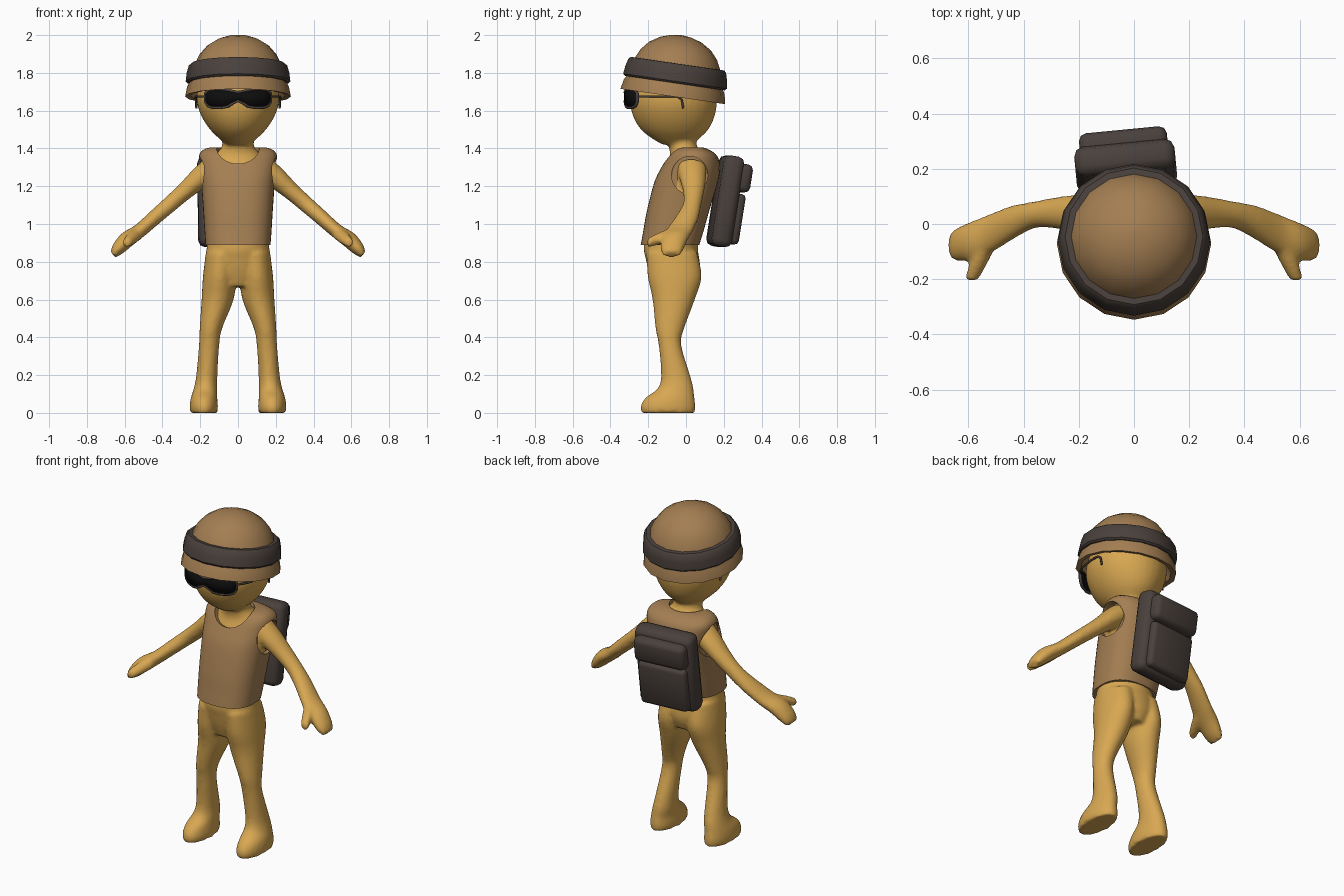
import bpy, bmesh, math
from mathutils import Vector, Euler

if "Cube" in bpy.data.objects:
    bpy.data.objects.remove(bpy.data.objects["Cube"], do_unlink=True)


def material(name, rgb):
    m = bpy.data.materials.new(name)
    m.use_nodes = True
    m.diffuse_color = (*rgb, 1)
    bsdf = m.node_tree.nodes["Principled BSDF"]
    bsdf.inputs["Base Color"].default_value = (*rgb, 1)
    bsdf.inputs["Roughness"].default_value = 0.8
    return m


SKIN = material("golden skin", (0.69, 0.39, 0.085))
CLOTH = material("tan cloth", (0.37, 0.21, 0.085))
DARK = material("dark brown", (0.068, 0.052, 0.045))
BLACK = material("black lens", (0.004, 0.004, 0.004))


def activate(obj):
    bpy.ops.object.select_all(action="DESELECT")
    obj.select_set(True)
    bpy.context.view_layer.objects.active = obj


def finish(name, bm, mat, angle=40):
    bmesh.ops.recalc_face_normals(bm, faces=bm.faces)
    mesh = bpy.data.meshes.new(name)
    bm.to_mesh(mesh)
    bm.free()
    mesh.materials.append(mat)
    obj = bpy.data.objects.new(name, mesh)
    bpy.context.collection.objects.link(obj)
    activate(obj)
    bpy.ops.object.shade_smooth_by_angle(angle=math.radians(angle))
    return obj


def smooth_rows(rows, n=4):
    """Catmull-Rom interpolation through rows of numbers."""
    out = []
    for i in range(len(rows) - 1):
        p0, p1, p2 = rows[max(i - 1, 0)], rows[i], rows[i + 1]
        p3 = rows[min(i + 2, len(rows) - 1)]
        for k in range(n):
            t = k / n
            out.append([0.5 * (2 * b + (c - a) * t + (2 * a - 5 * b + 4 * c - d) * t * t
                               + (3 * b - a - 3 * c + d) * t ** 3)
                        for a, b, c, d in zip(p0, p1, p2, p3)])
    return out + [list(rows[-1])]


def loft(bm, rings, segs=24, power=2.0):
    """Closed skin over rings given as (centre, axis u, axis v)."""
    def bend(t):
        return math.copysign(abs(t) ** (2 / power), t)
    loops = []
    for c, u, v in rings:
        loop = []
        for k in range(segs):
            a = math.tau * k / segs
            loop.append(bm.verts.new(Vector(c) + Vector(u) * bend(math.cos(a))
                                     + Vector(v) * bend(math.sin(a))))
        loops.append(loop)
    for a, b in zip(loops, loops[1:]):
        for k in range(segs):
            j = (k + 1) % segs
            bm.faces.new((a[k], a[j], b[j], b[k]))
    bm.faces.new(loops[0])
    bm.faces.new(loops[-1])


def upright(rows, x_sign=1):
    """Rows (z, x, y, rx, ry) to horizontal rings."""
    return [((x_sign * x, y, z), (rx, 0, 0), (0, ry, 0)) for z, x, y, rx, ry in rows]


# Body: overlapping lofts fused into one smooth skin
bm = bmesh.new()
torso = [(0.67, 0, -0.06, 0.09, 0.11), (0.74, 0, -0.06, 0.15, 0.135), (0.81, 0, -0.07, 0.175, 0.142),
         (0.89, 0, -0.08, 0.164, 0.144), (1.05, 0, -0.045, 0.165, 0.148), (1.22, 0, 0, 0.172, 0.15),
         (1.31, 0, 0.02, 0.168, 0.125), (1.365, 0, 0.01, 0.125, 0.095), (1.40, 0, -0.012, 0.09, 0.077),
         (1.44, 0, -0.02, 0.082, 0.073), (1.50, 0, -0.03, 0.08, 0.075)]
head = [(1.42, 0, -0.05, 0.06, 0.075), (1.455, 0, -0.055, 0.103, 0.128), (1.50, 0, -0.06, 0.148, 0.178),
        (1.56, 0, -0.064, 0.188, 0.212), (1.63, 0, -0.066, 0.215, 0.229), (1.70, 0, -0.066, 0.217, 0.225),
        (1.79, 0, -0.06, 0.19, 0.19), (1.87, 0, -0.05, 0.12, 0.12)]
leg = [(0, 0.181, -0.095, 0.072, 0.142), (0.035, 0.181, -0.095, 0.075, 0.146), (0.08, 0.18, -0.085, 0.07, 0.13),
       (0.13, 0.172, -0.055, 0.062, 0.095), (0.2, 0.165, -0.055, 0.056, 0.077), (0.36, 0.153, -0.085, 0.054, 0.06),
       (0.45, 0.143, -0.085, 0.06, 0.077), (0.6, 0.108, -0.065, 0.085, 0.112), (0.72, 0.098, -0.06, 0.088, 0.143),
       (0.85, 0.085, -0.075, 0.085, 0.135)]
# Arm rows: x, z, front y, back y, thickness
arm = [(0.13, 1.30, -0.05, 0.11, 0.065), (0.2, 1.245, -0.035, 0.107, 0.058), (0.28, 1.175, -0.017, 0.097, 0.047),
       (0.36, 1.105, -0.015, 0.082, 0.043), (0.44, 1.035, -0.055, 0.067, 0.04), (0.52, 0.965, -0.105, 0.037, 0.038),
       (0.585, 0.92, -0.13, 0.01, 0.043), (0.635, 0.87, -0.135, -0.012, 0.036), (0.662, 0.838, -0.125, -0.03, 0.02)]
thumb = [(0.53, -0.07, 0.95, 0.035), (0.565, -0.145, 0.922, 0.033), (0.59, -0.205, 0.9, 0.024)]
loft(bm, upright(smooth_rows(torso)), 32)
loft(bm, upright(smooth_rows(head)), 32)
for s in (1, -1):
    loft(bm, upright(smooth_rows(leg), s))
    loft(bm, [((s * x, (a + b) / 2, z), (0, (b - a) / 2, 0), (s * 0.67 * r, 0, 0.74 * r))
              for x, z, a, b, r in smooth_rows(arm)])
    loft(bm, [((s * x, y, z), (r, 0, 0), (0, 0, r)) for x, y, z, r in smooth_rows(thumb)], 16)
body = finish("body", bm, SKIN, 180)
remesh = body.modifiers.new("fuse", "REMESH")
remesh.mode = "VOXEL"
remesh.voxel_size = 0.011
remesh.use_smooth_shade = True
relax = body.modifiers.new("relax", "SMOOTH")
relax.factor = 0.5
relax.iterations = 6

# Vest with neck scoop and armholes cut out
bm = bmesh.new()
vest_rows = [(0.888, 0, -0.085, 0.172, 0.155), (0.97, 0, -0.065, 0.178, 0.16), (1.07, 0, -0.042, 0.184, 0.165),
             (1.22, 0, 0, 0.195, 0.168), (1.30, 0, 0.025, 0.204, 0.155), (1.36, 0, 0.035, 0.207, 0.13),
             (1.392, 0, 0.03, 0.185, 0.095), (1.405, 0, 0.03, 0.15, 0.06)]
loft(bm, upright(smooth_rows(vest_rows)), 40, 2.5)
vest = finish("vest", bm, CLOTH, 45)
cutters = []
bm = bmesh.new()
bmesh.ops.create_uvsphere(bm, u_segments=28, v_segments=16, radius=1)
bmesh.ops.scale(bm, vec=(0.115, 0.135, 0.11), verts=bm.verts)
bmesh.ops.translate(bm, vec=(0, -0.048, 1.412), verts=bm.verts)
cutters.append(finish("neck_cutter", bm, CLOTH))
for s in (1, -1):
    bm = bmesh.new()
    loft(bm, [((s * x, 0.02, 1.258), (0, 0.096, 0), (0, 0, 0.1)) for x in (0.163, 0.3)], 28)
    cutters.append(finish("arm_cutter", bm, CLOTH))
for cutter in cutters:
    cutter.hide_render = True
    cut = vest.modifiers.new("cut", "BOOLEAN")
    cut.operation = "DIFFERENCE"
    cut.solver = "EXACT"
    cut.object = cutter
    activate(vest)
    bpy.ops.object.modifier_apply(modifier=cut.name)
    bpy.data.objects.remove(cutter, do_unlink=True)
activate(vest)
bpy.ops.object.shade_smooth_by_angle(angle=math.radians(45))


# Helmet and its band: tilted lathe shapes
def lathe(name, profile, mat):
    bm = bmesh.new()
    loft(bm, [((0, 0, z), (r, 0, 0), (0, r, 0)) for r, z in profile], 16)
    obj = finish(name, bm, mat, 35)
    obj.location = (0, -0.07, 1.675)
    obj.rotation_euler = (math.radians(-8.3), 0, 0)


lathe("helmet", [(0.18, 0.12), (0.235, 0.04), (0.252, 0.004), (0.28, 0), (0.27, 0.05), (0.255, 0.08),
                 (0.243, 0.13), (0.228, 0.175), (0.204, 0.225), (0.165, 0.27), (0.11, 0.304),
                 (0.055, 0.322), (0.004, 0.328)], CLOTH)
lathe("helmet_band", [(0.24, 0.075), (0.268, 0.072), (0.277, 0.082), (0.272, 0.125), (0.261, 0.165),
                      (0.25, 0.175), (0.22, 0.176)], DARK)


# Glasses: wrapped lens strip, rim and temples
def tube(name, points, radius, closed=False):
    curve = bpy.data.curves.new(name, "CURVE")
    curve.dimensions = "3D"
    curve.bevel_depth = radius
    curve.bevel_resolution = 1
    curve.use_fill_caps = True
    spline = curve.splines.new("POLY")
    spline.points.add(len(points) - 1)
    for p, co in zip(spline.points, points):
        p.co = (*co, 1)
    spline.use_cyclic_u = closed
    curve.materials.append(DARK)
    bpy.context.collection.objects.link(bpy.data.objects.new(name, curve))


half = [(0, 1.652, 1.697), (0.03, 1.638, 1.703), (0.055, 1.622, 1.709), (0.09, 1.616, 1.712),
        (0.135, 1.617, 1.711), (0.158, 1.626, 1.705), (0.172, 1.648, 1.69)]
columns = [(-x, b, t) for x, b, t in reversed(half[1:])] + half


def wrap(x, z):
    return (x, -0.322 + 2.2 * x * x, z)


low = [wrap(x, b) for x, b, t in columns]
top = [wrap(x, t) for x, b, t in columns]
bm = bmesh.new()
low_v = [bm.verts.new(p) for p in low]
top_v = [bm.verts.new(p) for p in top]
for i in range(len(columns) - 1):
    bm.faces.new((low_v[i], low_v[i + 1], top_v[i + 1], top_v[i]))
lens = finish("lenses", bm, BLACK, 60)
thick = lens.modifiers.new("thickness", "SOLIDIFY")
thick.thickness = 0.012
thick.offset = 0
tube("glasses_rim", low + top[::-1], 0.009, True)
for s, side in ((1, "left"), (-1, "right")):
    tube(side + "_temple", [(s * 0.17, -0.257, 1.675), (s * 0.208, -0.2, 1.676), (s * 0.224, -0.1, 1.676),
                            (s * 0.224, -0.045, 1.674), (s * 0.223, -0.022, 1.658), (s * 0.22, -0.015, 1.612)], 0.006)

# Backpack: rounded boxes sharing one tilted frame
TILT = Euler((math.radians(-9), 0, math.radians(5.5)))
for name, size, offset, bevel in (
        ("backpack", (0.365, 0.11, 0.485), (0, 0, 0), 0.035),
        ("backpack_upper_pocket", (0.32, 0.1, 0.15), (0, 0.057, 0.135), 0.028),
        ("backpack_lower_pocket", (0.3, 0.08, 0.27), (0, 0.052, -0.085), 0.022)):
    bm = bmesh.new()
    bmesh.ops.create_cube(bm, size=1)
    bmesh.ops.scale(bm, vec=size, verts=bm.verts)
    bmesh.ops.bevel(bm, geom=bm.edges[:], offset=bevel, segments=2, affect="EDGES", profile=0.5)
    pack = finish(name, bm, DARK, 50)
    pack.rotation_euler = TILT
    pack.location = Vector((-0.03, 0.208, 1.12)) + TILT.to_matrix() @ Vector(offset)
